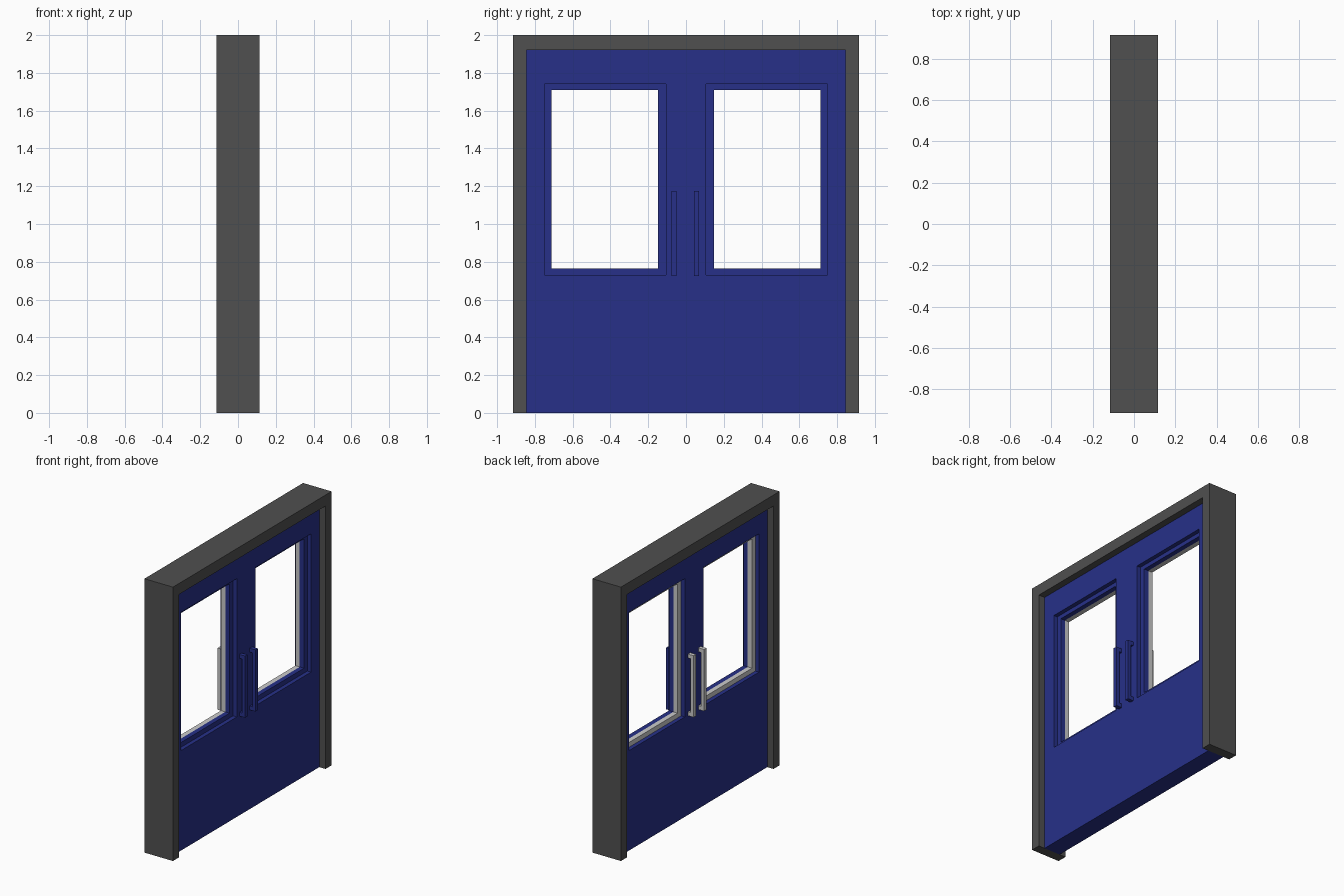
import bpy, bmesh

if "Cube" in bpy.data.objects:
    bpy.data.objects.remove(bpy.data.objects["Cube"])


def material(name, color):
    m = bpy.data.materials.new(name)
    m.diffuse_color = (*color, 1)
    m.use_nodes = True
    m.node_tree.nodes["Principled BSDF"].inputs["Base Color"].default_value = m.diffuse_color
    return m


BLUE = material("blue_paint", (0.02, 0.03, 0.25))
DARK = material("dark_frame", (0.08, 0.08, 0.08))


def finish(name, bm, mat):
    bmesh.ops.recalc_face_normals(bm, faces=bm.faces)
    me = bpy.data.meshes.new(name)
    bm.to_mesh(me)
    bm.free()
    ob = bpy.data.objects.new(name, me)
    bpy.context.collection.objects.link(ob)
    if mat:
        me.materials.append(mat)
    return ob


def prism(name, pts, offset, mat):
    """Extrude a flat 3D outline by an offset vector."""
    bm = bmesh.new()
    face = bm.faces.new([bm.verts.new(p) for p in pts])
    out = bmesh.ops.extrude_face_region(bm, geom=[face], use_keep_orig=True)
    moved = [g for g in out["geom"] if isinstance(g, bmesh.types.BMVert)]
    bmesh.ops.translate(bm, verts=moved, vec=offset)
    return finish(name, bm, mat)


def ring(name, outer, inner, x0, x1, mat):
    """Rectangular panel with a rectangular opening; rects are y0, y1, z0, z1."""
    bm = bmesh.new()

    def loop(r, x):
        y0, y1, z0, z1 = r
        return [bm.verts.new((x, y, z)) for y, z in ((y0, z0), (y1, z0), (y1, z1), (y0, z1))]

    loops = [loop(outer, x0), loop(outer, x1), loop(inner, x1), loop(inner, x0)]
    for a, b in zip(loops, loops[1:] + loops[:1]):
        for i in range(4):
            j = (i + 1) % 4
            bm.faces.new((a[i], a[j], b[j], b[i]))
    return finish(name, bm, mat)


def span(side, a, b, z0, z1):
    return (*sorted((side * a, side * b)), z0, z1)


# Surrounding frame: inverted U
W, H, D, IN, TOP, DOOR = 0.915, 2.0, 0.115, 0.845, 1.92, 0.065
outline = [(-W, 0), (-W, H), (W, H), (W, 0), (IN, 0), (IN, TOP), (-IN, TOP), (-IN, 0)]
prism("door_frame", [(-D, y, z) for y, z in outline], (2 * D, 0, 0), DARK)

for label, s in (("left", -1), ("right", 1)):
    # Door leaf with window opening
    opening = span(s, 0.107, 0.75, 0.73, 1.74)
    ring(f"{label}_door_leaf", span(s, 0, IN, 0, TOP), opening, -DOOR, DOOR, BLUE)

    # Recessed window trims: blue on one face, grey on the other
    hole = span(s, 0.147, 0.712, 0.765, 1.71)
    ring(f"{label}_window_trim_blue", opening, hole, 0, 0.035, BLUE)
    ring(f"{label}_window_trim_grey", opening, hole, -0.035, 0, None)

    # C-shaped pull handles on both faces
    y0 = -0.077 if s < 0 else 0.042
    z0, z1, e = 0.725, 1.175, 0.028
    grip = [(DOOR, z0), (0.111, z0), (0.111, z1), (DOOR, z1),
            (DOOR, z1 - e), (0.086, z1 - e), (0.086, z0 + e), (DOOR, z0 + e)]
    for tone, d, mat in (("blue", 1, BLUE), ("grey", -1, None)):
        prism(f"{label}_handle_{tone}", [(d * x, y0, z) for x, z in grip], (0, 0.028, 0), mat)
